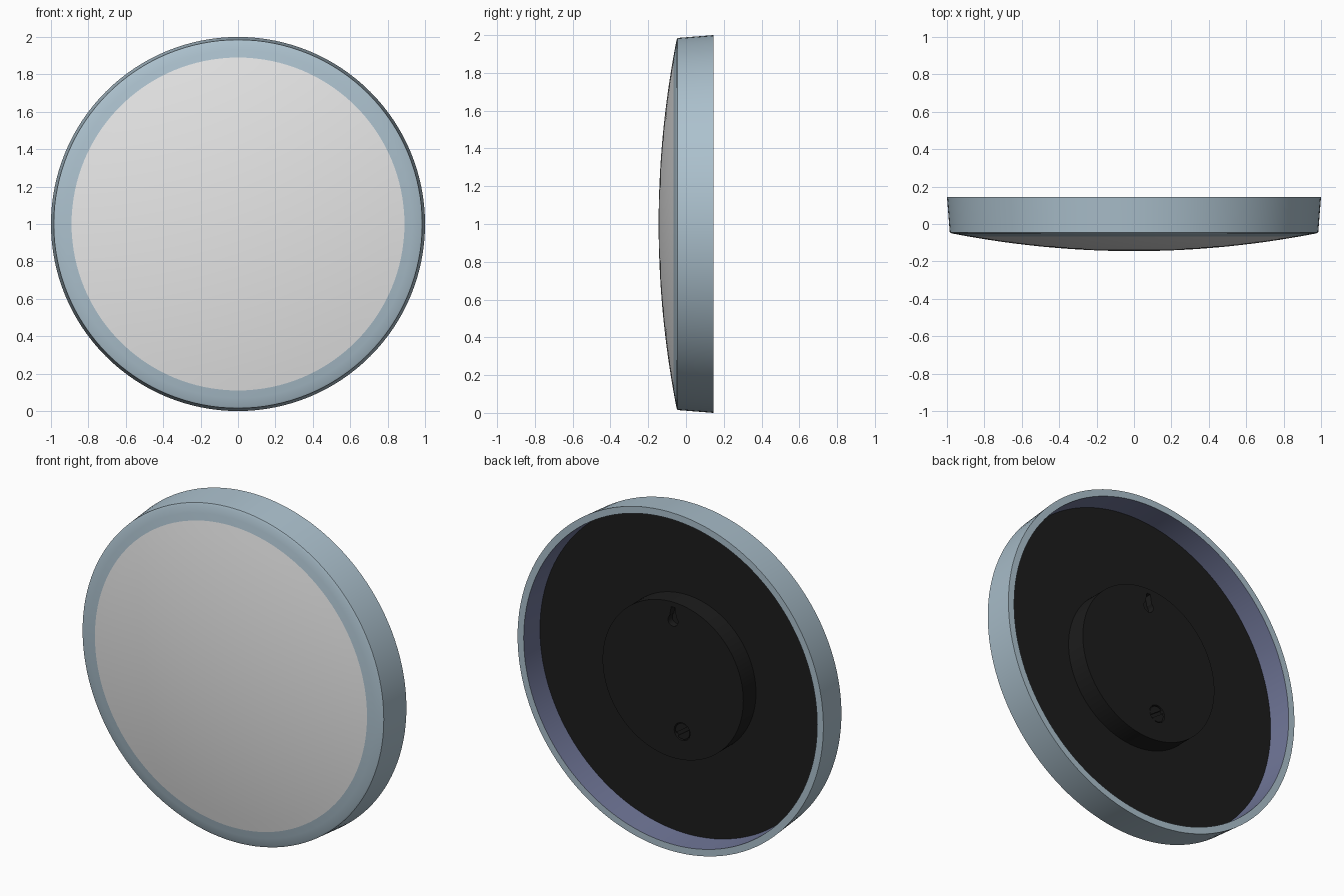
import bpy, bmesh, math
from mathutils import Matrix, Vector

if "Cube" in bpy.data.objects:
    bpy.data.objects.remove(bpy.data.objects["Cube"])

CENTRE = Vector((0, 0, 1))
SEGMENTS = 128


def material(name, rgb):
    m = bpy.data.materials.new(name)
    m.use_nodes = True
    m.diffuse_color = (*rgb, 1)
    bsdf = m.node_tree.nodes["Principled BSDF"]
    bsdf.inputs["Base Color"].default_value = (*rgb, 1)
    bsdf.inputs["Roughness"].default_value = 0.6
    return m


blue = material("pale blue frame", (0.41, 0.53, 0.61))
grey = material("light grey face", (0.8, 0.8, 0.8))
slate = material("slate inner wall", (0.16, 0.18, 0.31))
black = material("black backing", (0.012, 0.012, 0.012))


def finish(name, bm, mats):
    bmesh.ops.recalc_face_normals(bm, faces=bm.faces)
    mesh = bpy.data.meshes.new(name)
    bm.to_mesh(mesh)
    bm.free()
    obj = bpy.data.objects.new(name, mesh)
    bpy.context.collection.objects.link(obj)
    for m in mats:
        mesh.materials.append(m)
    return obj


def smooth(obj):
    bpy.ops.object.select_all(action="DESELECT")
    obj.select_set(True)
    bpy.context.view_layer.objects.active = obj
    bpy.ops.object.shade_smooth_by_angle(angle=math.radians(30))


def lathe(name, profile, mats, closed=False, centre=CENTRE, steps=SEGMENTS):
    """Spin a (radius, y) profile about the front-to-back axis."""
    bm = bmesh.new()
    verts = [bm.verts.new((r, y, 0)) for r, y in profile]
    edges = [bm.edges.new(pair) for pair in zip(verts, verts[1:])]
    if closed:
        edges.append(bm.edges.new((verts[-1], verts[0])))
    bmesh.ops.spin(bm, geom=verts + edges, cent=(0, 0, 0), axis=(0, 1, 0),
                   angle=math.tau, steps=steps)
    bmesh.ops.remove_doubles(bm, verts=bm.verts, dist=0.0005)
    bmesh.ops.translate(bm, verts=bm.verts, vec=centre)
    return finish(name, bm, mats)


def prism(name, outline, y0, y1, mats):
    """Extrude an (x, z) outline along y."""
    bm = bmesh.new()
    face = bm.faces.new([bm.verts.new((x, y0, z)) for x, z in outline])
    new = bmesh.ops.extrude_face_region(bm, geom=[face])["geom"]
    bmesh.ops.translate(bm, vec=(0, y1 - y0, 0),
                        verts=[v for v in new if isinstance(v, bmesh.types.BMVert)])
    return finish(name, bm, mats)


def cut(target, cutter):
    mod = target.modifiers.new("cut", "BOOLEAN")
    mod.operation, mod.solver, mod.object = "DIFFERENCE", "EXACT", cutter
    bpy.context.view_layer.objects.active = target
    bpy.ops.object.modifier_apply(modifier=mod.name)
    bpy.data.objects.remove(cutter)


# Domed front: one shallow curve shared by face and frame
FACE_R, EDGE_R, RISE = 0.89, 0.975, 0.095


def dome_y(r):
    return -0.05 - RISE * (1 - (r / EDGE_R) ** 2)


curve = [(FACE_R * i / 14, dome_y(FACE_R * i / 14)) for i in range(15)]
smooth(lathe("domed_face", curve + [(FACE_R, -0.03), (0, -0.03)], [grey]))

# Frame ring with a tapered outer band and a slate inner wall
rim = [(FACE_R, dome_y(FACE_R)), (0.93, dome_y(0.93)), (EDGE_R, -0.05),
       (0.985, -0.045), (1.0, 0.145), (0.96, 0.145), (0.953, 0.0), (FACE_R, 0.0)]
frame = lathe("frame_ring", rim, [blue, slate], closed=True)
for p in frame.data.polygons:
    offset = p.center - CENTRE
    radial = Vector((offset.x, 0, offset.z)).normalized()
    if p.normal.dot(radial) < -0.7 and offset.y > 0.03:
        p.material_index = 1
smooth(frame)

# Recessed back plate
smooth(lathe("back_plate", [(0, -0.03), (0.955, -0.03), (0.955, 0.003), (0, 0.003)], [black]))

# Raised mounting disc with a hanging keyhole and a round screw recess
HUB_Y = 0.122
hub = lathe("mounting_disc", [(0, -0.01), (0.46, -0.01), (0.46, HUB_Y), (0, HUB_Y)], [black])

arc = [math.radians(a) for a in range(130, 411, 20)]
keyhole = [(0.033 * math.cos(a), 1.35 + 0.033 * math.sin(a)) for a in arc]
keyhole += [(0.012, 1.43), (-0.012, 1.43)]
cut(hub, prism("keyhole_cutter", keyhole, HUB_Y - 0.04, HUB_Y + 0.03, [black]))

SCREW = Vector((-0.06, 0, 0.71))
cut(hub, lathe("screw_cutter", [(0, 0.1), (0.052, 0.1), (0.052, 0.15), (0, 0.15)],
               [black], centre=SCREW, steps=32))
smooth(hub)

# Slotted screw head: two half discs either side of a slanted slot
for side, label in ((1, "upper"), (-1, "lower")):
    half = []
    for i in range(13):
        a = math.radians(12 + 13 * i) * side
        half.append((0.046 * math.cos(a), 0.046 * math.sin(a)))
    part = prism(f"screw_head_{label}", half, 0.095, HUB_Y - 0.004, [black])
    part.data.transform(Matrix.Translation(SCREW) @ Matrix.Rotation(math.radians(35), 4, "Y"))
